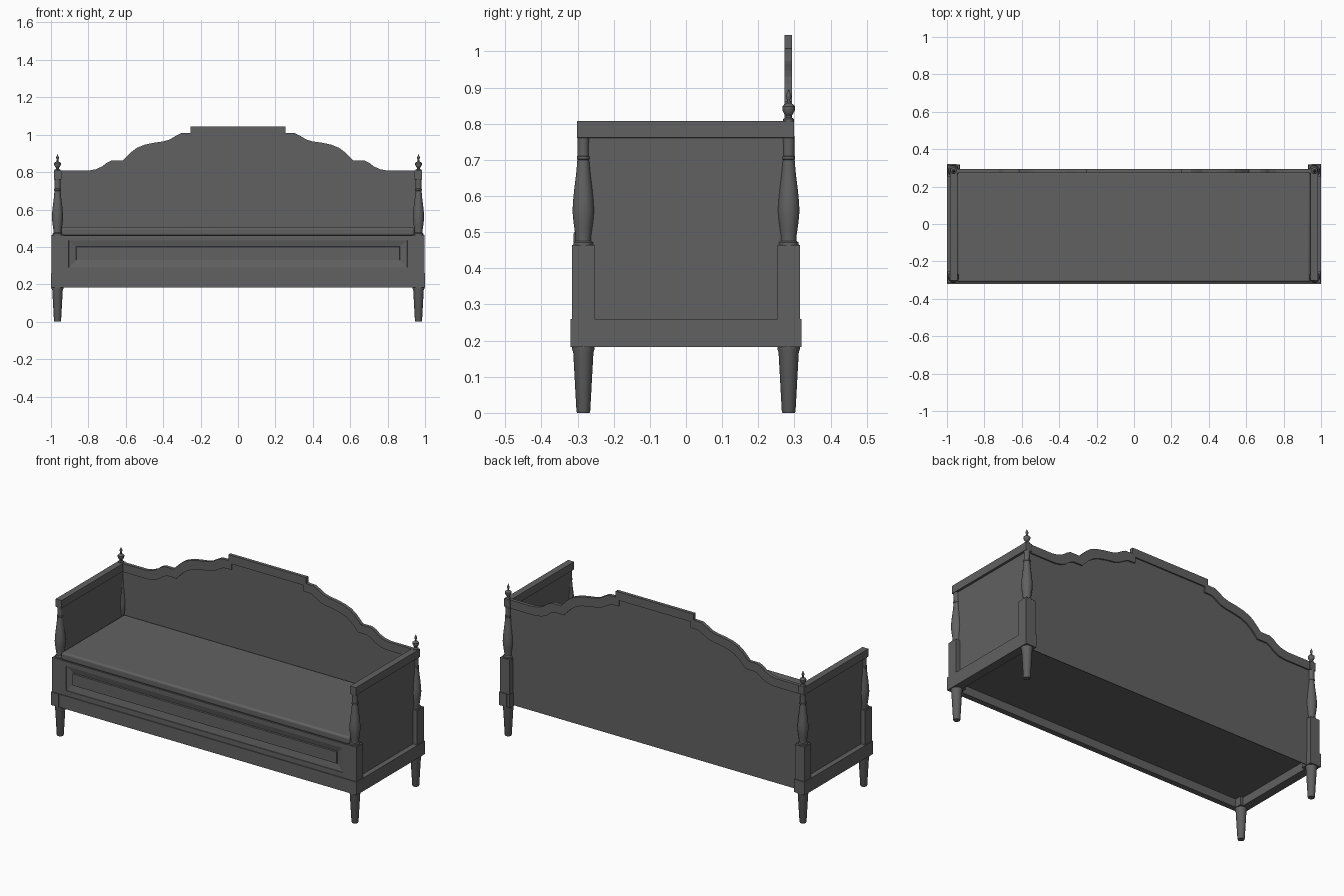
import bpy, bmesh, math

if "Cube" in bpy.data.objects:
    bpy.data.objects.remove(bpy.data.objects["Cube"])

grey = bpy.data.materials.new("dark grey")
grey.diffuse_color = (0.12, 0.12, 0.12, 1)
grey.use_nodes = True
grey.node_tree.nodes["Principled BSDF"].inputs["Base Color"].default_value = grey.diffuse_color


def finish(name, bm, bevel=0, smooth=False, segments=2):
    bmesh.ops.recalc_face_normals(bm, faces=bm.faces)
    me = bpy.data.meshes.new(name)
    bm.to_mesh(me)
    bm.free()
    me.materials.append(grey)
    ob = bpy.data.objects.new(name, me)
    bpy.context.collection.objects.link(ob)
    if bevel:
        m = ob.modifiers.new("bevel", 'BEVEL')
        m.width, m.segments = bevel, segments
    if smooth:
        bpy.ops.object.select_all(action='DESELECT')
        bpy.context.view_layer.objects.active = ob
        ob.select_set(True)
        bpy.ops.object.shade_smooth_by_angle(angle=math.radians(35))
    return ob


def box(name, x0, x1, y0, y1, z0, z1, bevel=0, **kw):
    bm = bmesh.new()
    bmesh.ops.create_cube(bm, size=1)
    for v in bm.verts:
        v.co = ((x0 + x1) / 2 + v.co.x * (x1 - x0),
                (y0 + y1) / 2 + v.co.y * (y1 - y0),
                (z0 + z1) / 2 + v.co.z * (z1 - z0))
    return finish(name, bm, bevel, **kw)


def lathe(name, profile, x, y, n=28):
    bm = bmesh.new()
    rings = []
    for r, z in profile:
        rings.append([bm.verts.new((x + r * math.cos(2 * math.pi * i / n),
                                    y + r * math.sin(2 * math.pi * i / n), z)) for i in range(n)])
    for a, b in zip(rings, rings[1:]):
        for i in range(n):
            j = (i + 1) % n
            bm.faces.new((a[i], a[j], b[j], b[i]))
    bm.faces.new(rings[0])
    bm.faces.new(rings[-1])
    return finish(name, bm, smooth=True)


LEG = [(0.017, 0), (0.019, 0.004), (0.028, 0.168), (0.031, 0.176), (0.031, 0.19)]
BALUSTER = [(0.026, 0.46), (0.028, 0.466), (0.027, 0.472), (0.021, 0.476), (0.021, 0.484),
            (0.024, 0.505), (0.0275, 0.53), (0.03, 0.558), (0.0285, 0.585), (0.025, 0.62),
            (0.020, 0.66), (0.0165, 0.70), (0.018, 0.702), (0.018, 0.709), (0.0155, 0.711),
            (0.0155, 0.745), (0.017, 0.765)]
FINIAL = [(0.015, 0.805), (0.015, 0.813), (0.008, 0.817), (0.008, 0.822), (0.013, 0.828),
          (0.0175, 0.838), (0.0175, 0.848), (0.012, 0.854), (0.005, 0.857), (0.004, 0.866),
          (0.0075, 0.873), (0.007, 0.879), (0.003, 0.888), (0.001, 0.895)]

PX, PY = 0.965, 0.284
for sx, side in ((-1, "left"), (1, "right")):
    for sy, end in ((-1, "front"), (1, "back")):
        tag = f"{end}_{side}"
        x, y = sx * PX, sy * PY
        # turned leg, square post and baluster
        lathe("leg_" + tag, LEG, x, y)
        box("corner_block_" + tag, x - 0.034, x + 0.034, y - 0.035, y + 0.035, 0.183, 0.2595)
        box("square_post_" + tag, x - 0.031, x + 0.031, y - 0.031, y + 0.031, 0.255, 0.464)
        lathe("baluster_" + tag, BALUSTER, x, y)
    lathe("finial_" + side, FINIAL, sx * PX, PY)
    # side frame
    xs = lambda a, b: sorted((sx * a, sx * b))
    box("side_rail_" + side, *xs(0.95, 1.0), -0.32, 0.32, 0.1825, 0.26)
    box("side_panel_" + side, *xs(0.95, 0.969), -0.284, 0.284, 0.25, 0.77)
    box("arm_rail_" + side, *xs(0.944, 0.983), -0.302, 0.299, 0.761, 0.808, 0.001)

# front rail and bottom board
box("front_rail", -0.96, 0.96, -0.3195, -0.287, 0.183, 0.26)
box("bottom_board", -0.96, 0.96, -0.29, 0.282, 0.232, 0.242)

# front panel with a sloping field and a raised centre
bm = bmesh.new()
loops = []
for hx, z0, z1, y in ((0.945, 0.255, 0.462, -0.3145), (0.905, 0.29, 0.435, -0.3145),
                      (0.904, 0.291, 0.434, -0.312), (0.866, 0.329, 0.401, -0.304),
                      (0.864, 0.331, 0.399, -0.312)):
    loops.append([bm.verts.new(c) for c in ((-hx, y, z0), (hx, y, z0), (hx, y, z1), (-hx, y, z1))])
loops.insert(0, [bm.verts.new((v.co.x, -0.29, v.co.z)) for v in loops[0]])
for a, b in zip(loops, loops[1:]):
    for i in range(4):
        j = (i + 1) % 4
        bm.faces.new((a[i], a[j], b[j], b[i]))
bm.faces.new(loops[0])
bm.faces.new(loops[-1])
finish("front_panel", bm)

# seat cushion
box("seat_cushion", -0.943, 0.943, -0.311, 0.281, 0.46, 0.506, 0.012, smooth=True, segments=4)

# shaped back: thin panel and thicker edge trim
HALF = [(0.962, 0.808), (0.80, 0.808), (0.76, 0.815), (0.725, 0.831), (0.70, 0.851), (0.675, 0.862),
        (0.615, 0.862), (0.60, 0.878), (0.57, 0.908), (0.54, 0.93), (0.50, 0.946), (0.45, 0.957),
        (0.40, 0.964), (0.365, 0.974), (0.335, 0.992), (0.305, 1.008), (0.255, 1.01), (0.255, 1.045)]


def mirrored(half):
    return [(-x, z) for x, z in half] + half[::-1]


def slab(bm, face_points, y0, y1):
    front = [bm.verts.new((x, y0, z)) for x, z in face_points]
    back = [bm.verts.new((x, y1, z)) for x, z in face_points]
    bm.faces.new(front)
    bm.faces.new(back[::-1])
    n = len(front)
    for i in range(n):
        bm.faces.new((front[i], front[(i + 1) % n], back[(i + 1) % n], back[i]))


bm = bmesh.new()
panel = mirrored([(x - 0.002, z - 0.02) for x, z in HALF])
slab(bm, panel + [(0.96, 0.186), (-0.96, 0.186)], 0.281, 0.285)
finish("back_panel", bm)

bm = bmesh.new()
outer = mirrored(HALF)
inner = mirrored([(x - 0.02, z - 0.05) for x, z in HALF])
rows = [[bm.verts.new((x, y, z)) for x, z in pts]
        for pts, y in ((outer, 0.273), (outer, 0.293), (inner, 0.293), (inner, 0.273))]
for k in range(4):
    a, b = rows[k], rows[(k + 1) % 4]
    for i in range(len(a) - 1):
        bm.faces.new((a[i], a[i + 1], b[i + 1], b[i]))
for i in (0, -1):
    bm.faces.new([r[i] for r in rows])
finish("back_edge_trim", bm)
